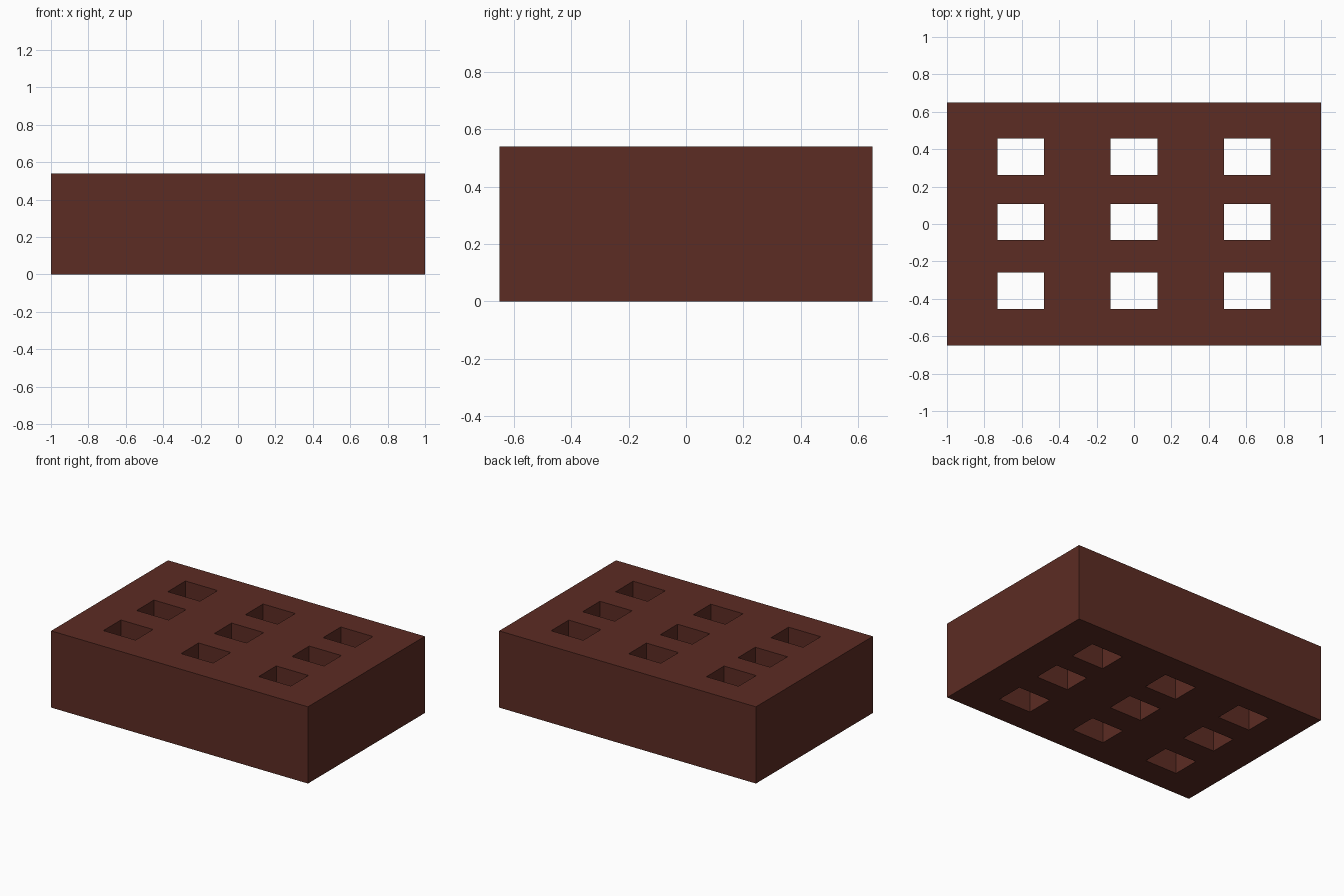
import bpy, bmesh

if "Cube" in bpy.data.objects:
    bpy.data.objects.remove(bpy.data.objects["Cube"])

# Cut lines of the brick: outer edges plus both sides of every hole
XS = [-1.0, -0.73, -0.48, -0.125, 0.125, 0.48, 0.73, 1.0]
YS = [-0.65, -0.455, -0.26, -0.085, 0.107, 0.262, 0.458, 0.65]
HEIGHT = 0.54

clay = bpy.data.materials.new("brick_red")
clay.diffuse_color = (0.107, 0.025, 0.017, 1.0)
clay.use_nodes = True
clay.node_tree.nodes["Principled BSDF"].inputs["Base Color"].default_value = clay.diffuse_color

# Bottom face grid, leaving the odd cells open as holes
bm = bmesh.new()
grid = [[bm.verts.new((x, y, 0)) for y in YS] for x in XS]
for i in range(len(XS) - 1):
    for j in range(len(YS) - 1):
        if i % 2 and j % 2:
            continue
        bm.faces.new((grid[i][j], grid[i + 1][j], grid[i + 1][j + 1], grid[i][j + 1]))

# Raise into a solid block with through holes
ext = bmesh.ops.extrude_face_region(bm, geom=bm.faces[:], use_keep_orig=True)
top = [g for g in ext["geom"] if isinstance(g, bmesh.types.BMVert)]
bmesh.ops.translate(bm, verts=top, vec=(0, 0, HEIGHT))
bmesh.ops.recalc_face_normals(bm, faces=bm.faces[:])

mesh = bpy.data.meshes.new("brick")
bm.to_mesh(mesh)
bm.free()
mesh.materials.append(clay)
brick = bpy.data.objects.new("brick", mesh)
bpy.context.collection.objects.link(brick)
